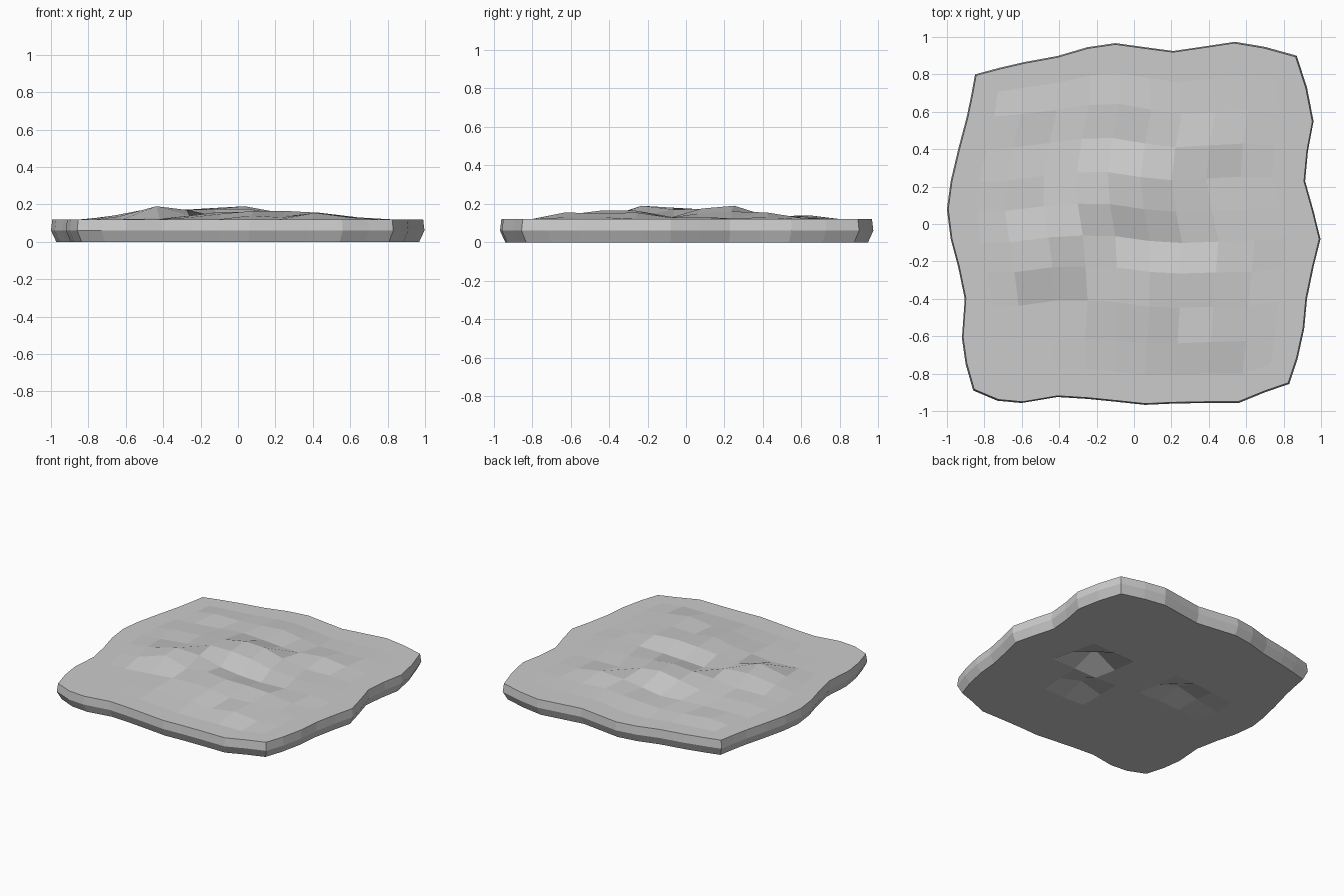
import bpy, bmesh
from mathutils import Vector

if "Cube" in bpy.data.objects:
    bpy.data.objects.remove(bpy.data.objects["Cube"])

N = 12  # vertices per side of the slab grid

# Wavy outline: four sides, left to right / front to back
front = [(-.86, -.89), (-.73, -.945), (-.6, -.957), (-.41, -.925), (-.25, -.935), (-.1, -.95),
         (.06, -.967), (.21, -.96), (.38, -.957), (.56, -.957), (.7, -.9), (.83, -.855)]
back = [(-.85, .8), (-.72, .835), (-.59, .865), (-.41, .898), (-.25, .945), (-.1, .967),
        (.06, .945), (.21, .925), (.38, .95), (.54, .974), (.7, .947), (.87, .9)]
left = [(-.86, -.89), (-.9, -.75), (-.92, -.61), (-.905, -.4), (-.94, -.23), (-.98, -.08),
        (-1, .08), (-.98, .23), (-.94, .4), (-.895, .57), (-.87, .69), (-.85, .8)]
right = [(.83, -.855), (.875, -.72), (.91, -.56), (.925, -.4), (.96, -.23), (.997, -.08),
         (.96, .07), (.915, .23), (.93, .39), (.96, .55), (.925, .73), (.87, .9)]
F, B, L, R = ([Vector(p) for p in side] for side in (front, back, left, right))

# Bumps on top, by row: first column and heights in hundredths
bumps = {2: (4, [1, .5, 2, 1, 3.5, 1]),
         3: (3, [.5, 2, 3, 4.5, 2, 3, 1]),
         4: (2, [1.5, 7, 2, 4, 4, 4.5, 3.5, .5]),
         5: (2, [2, 6, 5, 1, .5, .5, 1, 1]),
         6: (2, [1, 2, 5, 5.5, 5.5, 3, 1, 1]),
         7: (2, [1.5, 2, 3, 6, 7, 4, .5, .5]),
         8: (2, [.5, 1, 1.5, .5, 1, 2, 3.5, 1]),
         9: (2, [2, 1, 1, 2, 1.5, 1, .5, .5])}
# Dents in the underside
dents = {(8, 6): .09, (7, 4): .05, (4, 6): .05, (3, 6): .02}


def bump(i, j):
    start, row = bumps.get(j, (0, []))
    return row[i - start] / 100 if 0 <= i - start < len(row) else 0


def plan(i, j):
    """Blend the four sides into a grid position."""
    u, v = i / (N - 1), j / (N - 1)
    corners = (F[0].lerp(F[-1], u)).lerp(B[0].lerp(B[-1], u), v)
    return F[i].lerp(B[i], v) + L[j].lerp(R[j], u) - corners


bm = bmesh.new()


def sheet(scale, height, flip):
    g = [[bm.verts.new((*(plan(i, j) * scale), height(i, j))) for j in range(N)] for i in range(N)]
    for i in range(N - 1):
        for j in range(N - 1):
            q = [g[i][j], g[i + 1][j], g[i + 1][j + 1], g[i][j + 1]]
            bm.faces.new(q[::-1] if flip else q)
    return g


# Rim order, anticlockwise
n = N - 1
rim = ([(i, 0) for i in range(n)] + [(n, j) for j in range(n)]
       + [(i, n) for i in range(n, 0, -1)] + [(0, j) for j in range(n, 0, -1)])

# Top and underside sheets
top = sheet(.993, lambda i, j: .12 + bump(i, j), False)
base = sheet(.972, lambda i, j: dents.get((i, j), 0), True)

# Two-band side wall, widest at half height
rings = [[base[i][j] for i, j in rim],
         [bm.verts.new((*plan(i, j), .06)) for i, j in rim],
         [top[i][j] for i, j in rim]]
for lo, hi in zip(rings, rings[1:]):
    for k in range(len(rim)):
        m = (k + 1) % len(rim)
        bm.faces.new((lo[k], lo[m], hi[m], hi[k]))

mesh = bpy.data.meshes.new("ground_slab")
bm.to_mesh(mesh)
bm.free()
bpy.context.collection.objects.link(bpy.data.objects.new("ground_slab", mesh))
